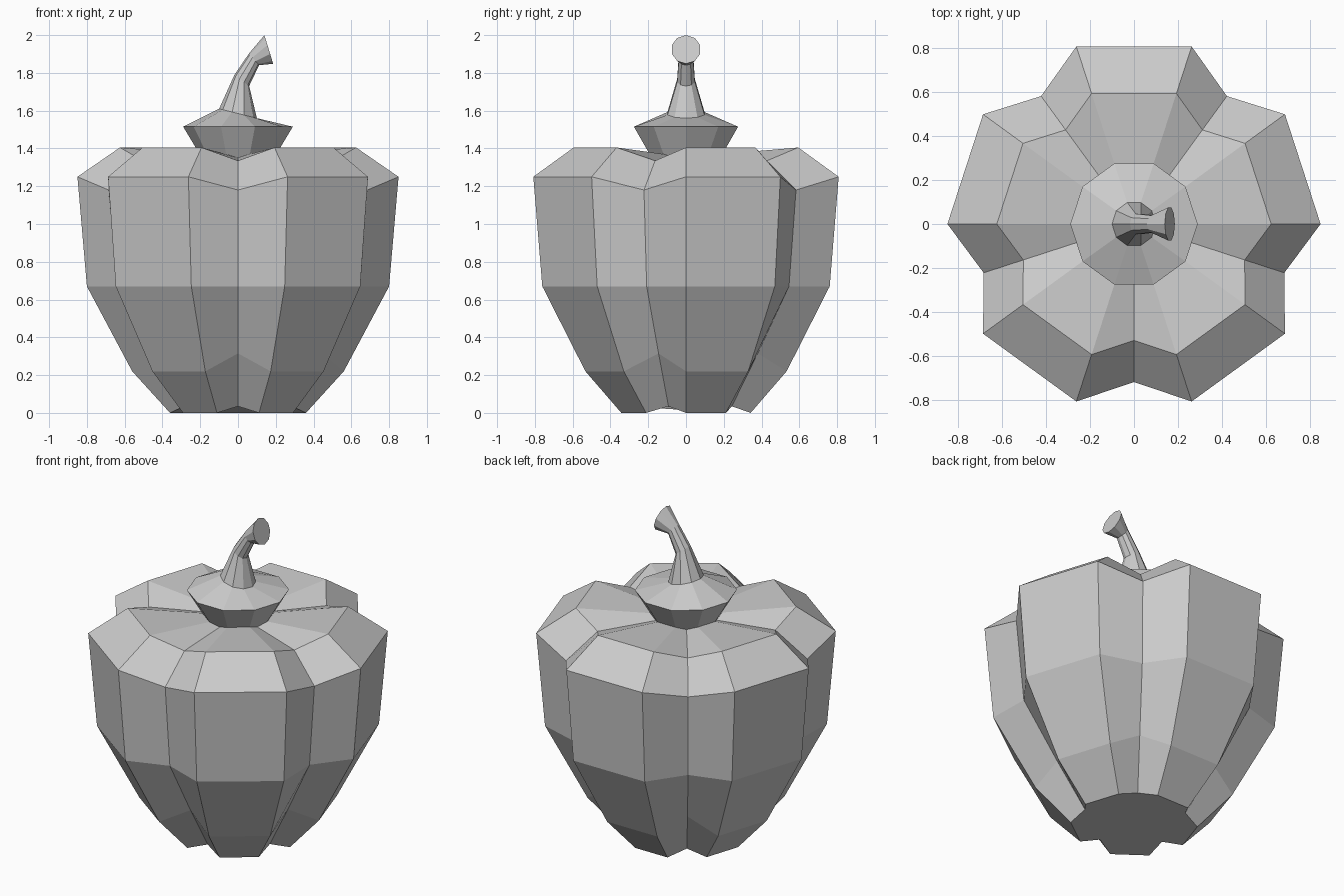
import bpy, bmesh
from math import sin, cos, radians

if "Cube" in bpy.data.objects:
    bpy.data.objects.remove(bpy.data.objects["Cube"])


def loft(name, rings):
    """Skin a list of closed rings and cap both ends."""
    bm = bmesh.new()
    loops = [[bm.verts.new(p) for p in ring] for ring in rings]
    n = len(loops[0])
    for a, b in zip(loops, loops[1:]):
        for i in range(n):
            j = (i + 1) % n
            bm.faces.new((a[i], a[j], b[j], b[i]))
    bm.faces.new(loops[0][::-1])
    bm.faces.new(loops[-1])
    bmesh.ops.recalc_face_normals(bm, faces=bm.faces)
    mesh = bpy.data.meshes.new(name)
    bm.to_mesh(mesh)
    bm.free()
    obj = bpy.data.objects.new(name, mesh)
    bpy.context.collection.objects.link(obj)
    return obj


def polar(r, deg, z):
    return (r * cos(radians(deg)), r * sin(radians(deg)), z)


def lobed_ring(ridge_r, ridge_z, valley_r, valley_z):
    """Five lobes: each has a valley followed by two ridge corners."""
    pts = []
    for k in range(5):
        a = -90 + 72 * k
        pts += [polar(valley_r, a, valley_z),
                polar(ridge_r, a + 18, ridge_z),
                polar(ridge_r, a + 54, ridge_z)]
    return pts


def tilted_ring(x, z, r, tilt, sides=10):
    """Ring centred on the y = 0 plane, leaning towards +x."""
    t = radians(tilt)
    ring = []
    for i in range(sides):
        a = radians(360 * i / sides)
        ring.append((x + r * cos(a) * cos(t), r * sin(a), z - r * cos(a) * sin(t)))
    return ring


# Lobed pepper body: ridge radius, ridge z, valley radius, valley z
body = [(0.36, 0.0, 0.30, 0.035),
        (0.56, 0.22, 0.47, 0.315),
        (0.80, 0.67, 0.674, 0.67),
        (0.85, 1.25, 0.72, 1.18),
        (0.625, 1.405, 0.53, 1.335),
        (0.20, 1.37, 0.18, 1.35)]
loft("pepper_body", [lobed_ring(*p) for p in body])

# Collar and bent stem: x, z, radius, tilt
stem = [(0, 1.34, 0.185, 0),
        (0, 1.515, 0.29, 0),
        (0, 1.585, 0.103, 14),
        (0.02, 1.76, 0.049, 37),
        (0.085, 1.872, 0.041, 50),
        (0.163, 1.924, 0.079, 73)]
loft("stem", [tilted_ring(*p) for p in stem])
